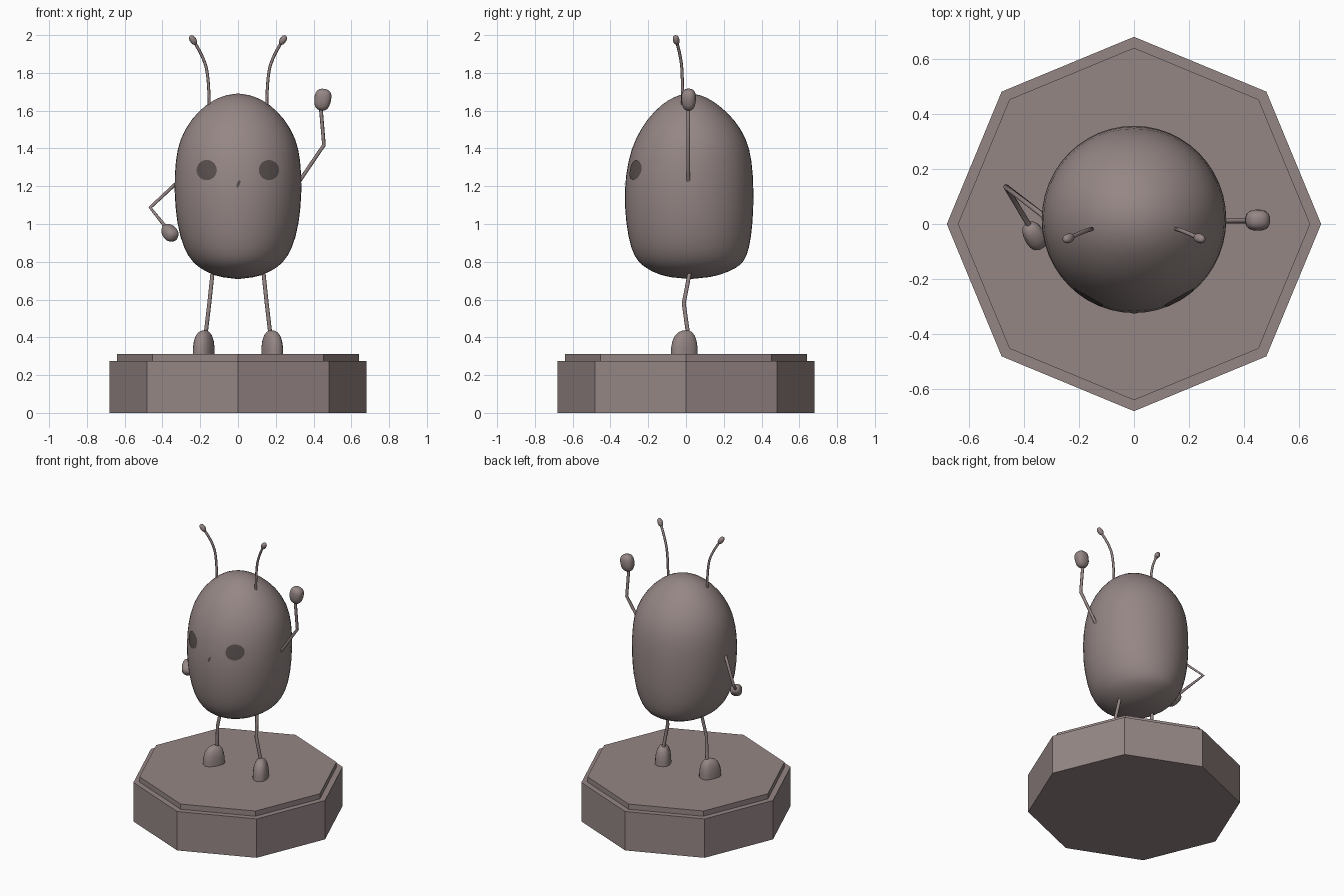
import bpy, bmesh, math
from mathutils import Vector, Matrix

if "Cube" in bpy.data.objects:
    bpy.data.objects.remove(bpy.data.objects["Cube"])


def material(name, rgb):
    m = bpy.data.materials.new(name)
    m.use_nodes = True
    m.diffuse_color = (*rgb, 1)
    m.node_tree.nodes["Principled BSDF"].inputs["Base Color"].default_value = (*rgb, 1)
    return m


CLAY = material("mauve_clay", (0.30, 0.24, 0.235))
DARK = material("dark_clay", (0.10, 0.08, 0.078))


def add(name, bm, mat, smooth=True):
    bmesh.ops.recalc_face_normals(bm, faces=bm.faces)
    mesh = bpy.data.meshes.new(name)
    bm.to_mesh(mesh)
    bm.free()
    obj = bpy.data.objects.new(name, mesh)
    bpy.context.collection.objects.link(obj)
    mesh.materials.append(mat)
    if smooth:
        bpy.ops.object.select_all(action="DESELECT")
        obj.select_set(True)
        bpy.context.view_layer.objects.active = obj
        bpy.ops.object.shade_smooth_by_angle(angle=math.radians(50))
    return obj


def blob_mesh(power):
    # Sphere squared off into a soft block
    bm = bmesh.new()
    bmesh.ops.create_uvsphere(bm, u_segments=20, v_segments=12, radius=1)
    for v in bm.verts:
        v.co /= sum(abs(c) ** power for c in v.co) ** (1 / power)
    return bm


def blob(name, center, radii, axis, power=2.5, taper=0.0):
    bm = blob_mesh(power)
    for v in bm.verts:
        v.co.x *= 1 + taper * v.co.z
        v.co.y *= 1 + taper * v.co.z
    turn = Vector(axis).to_track_quat("Z", "Y").to_matrix().to_4x4()
    bm.transform(Matrix.Translation(center) @ turn @ Matrix.Diagonal((*radii, 1)))
    return add(name, bm, CLAY)


def tube(name, points, radius, curved=False):
    data = bpy.data.curves.new(name, "CURVE")
    data.dimensions = "3D"
    data.bevel_depth = radius
    data.bevel_resolution = 2
    data.use_fill_caps = True
    spline = data.splines.new("NURBS" if curved else "POLY")
    spline.points.add(len(points) - 1)
    for p, co in zip(spline.points, points):
        p.co = (*co, 1)
    if curved:
        spline.order_u = 3
        spline.use_endpoint_u = True
        spline.resolution_u = 6
    obj = bpy.data.objects.new(name, data)
    bpy.context.collection.objects.link(obj)
    data.materials.append(CLAY)
    return obj


# Octagonal pedestal with a stepped top
def slab(name, radius, z0, z1):
    bm = bmesh.new()
    bmesh.ops.create_cone(bm, cap_ends=True, segments=8, radius1=radius,
                          radius2=radius, depth=z1 - z0)
    bm.transform(Matrix.Translation((0, 0, (z0 + z1) / 2)))
    add(name, bm, CLAY, smooth=False)


slab("pedestal", 0.68, 0, 0.275)
slab("pedestal_top", 0.64, 0.275, 0.312)

# Body: stacked oval rings (height, half width, front y, back y)
RINGS = [
    (0.725, 0.13, -0.14, 0.18), (0.77, 0.21, -0.22, 0.275),
    (0.80, 0.243, -0.257, 0.31), (0.865, 0.29, -0.295, 0.338),
    (1.0, 0.328, -0.322, 0.358), (1.18, 0.343, -0.333, 0.363),
    (1.34, 0.335, -0.31, 0.353), (1.45, 0.312, -0.273, 0.325),
    (1.555, 0.252, -0.21, 0.26), (1.635, 0.17, -0.13, 0.17),
    (1.677, 0.09, -0.06, 0.10),
]
SIDES = 24
bm = bmesh.new()
loops = []
for z, rx, front, back in RINGS:
    mid, ry = (front + back) / 2, (back - front) / 2
    angles = [2 * math.pi * i / SIDES for i in range(SIDES)]
    loops.append([bm.verts.new((rx * math.cos(a), mid + ry * math.sin(a), z)) for a in angles])
for low, high in zip(loops, loops[1:]):
    for i in range(SIDES):
        j = (i + 1) % SIDES
        bm.faces.new((low[i], low[j], high[j], high[i]))
for loop, z in ((loops[0], 0.705), (loops[-1], 1.694)):
    pole = bm.verts.new((0, 0.02, z))
    for i in range(SIDES):
        bm.faces.new((loop[i], loop[(i + 1) % SIDES], pole))
body = add("body", bm, CLAY)
body.modifiers.new("smooth_form", "SUBSURF").levels = 1
body.modifiers["smooth_form"].render_levels = 1

# Face: thin plates that follow the front of the body
bpy.context.view_layer.update()
graph = bpy.context.evaluated_depsgraph_get()


def face_plate(name, x, z, rx, rz, tilt=0.0):
    bm = bmesh.new()
    steps, sides = 4, 24
    center = bm.verts.new((0, 0, 0))
    rings = [[bm.verts.new((rx * k / steps * math.cos(2 * math.pi * i / sides), 0,
                            rz * k / steps * math.sin(2 * math.pi * i / sides)))
              for i in range(sides)] for k in range(1, steps + 1)]
    for i in range(sides):
        j = (i + 1) % sides
        bm.faces.new((center, rings[0][i], rings[0][j]))
        for a, b in zip(rings, rings[1:]):
            bm.faces.new((a[i], b[i], b[j], a[j]))
    bm.transform(Matrix.Translation((x, -1, z)) @ Matrix.Rotation(tilt, 4, "Y"))
    for v in bm.verts:
        hit, spot, normal, _ = body.ray_cast(v.co, (0, 1, 0), depsgraph=graph)
        if hit:
            v.co = spot + normal * 0.004
    bm.normal_update()
    add(name, bm, DARK)


face_plate("right_eye", -0.164, 1.285, 0.053, 0.053)
face_plate("left_eye", 0.162, 1.285, 0.053, 0.053)
face_plate("mouth", 0.002, 1.212, 0.008, 0.021, 0.4)

# Feet, legs and antennae, one per side
for side, s in (("right", -1), ("left", 1)):
    bm = blob_mesh(2.5)
    for v in bm.verts:
        x, y, z = v.co
        height = max(z, 0) * 0.125
        v.co = (x * 0.05, y * (0.085 if y < 0 else 0.06), height)
    bmesh.ops.remove_doubles(bm, verts=bm.verts, dist=0.0005)
    bm.transform(Matrix.Translation((s * 0.178, 0.002, 0.312))
                 @ Matrix.Rotation(s * math.radians(25), 4, "Z"))
    add(side + "_foot", bm, CLAY)
    tube(side + "_leg", [(s * 0.132, 0.025, 0.77), (s * 0.152, -0.012, 0.58),
                         (s * 0.172, 0.012, 0.41)], 0.011)
    tube(side + "_antenna", [(s * 0.152, -0.018, 1.60), (s * 0.153, -0.018, 1.75),
                             (s * 0.178, -0.025, 1.88), (s * 0.234, -0.05, 1.967)],
         0.008, curved=True)
    blob(side + "_antenna_tip", (s * 0.238, -0.052, 1.974), (0.017, 0.017, 0.028),
         (s * 0.5, -0.2, 0.8), 2.2)

# Raised left arm
tube("left_arm", [(0.29, 0.012, 1.175), (0.455, 0.012, 1.418), (0.437, 0.012, 1.63)], 0.01)
blob("left_hand", (0.448, 0.014, 1.658), (0.038, 0.044, 0.058), (0.15, 0, 1), 2.6, 0.08)

# Right arm bent with the hand on the hip
tube("right_arm", [(-0.29, 0.0, 1.25), (-0.465, 0.135, 1.087), (-0.375, -0.015, 0.975)], 0.01)
blob("right_hand", (-0.362, -0.042, 0.955), (0.038, 0.038, 0.056), (0.1, -0.17, -0.12), 2.5, 0.08)
